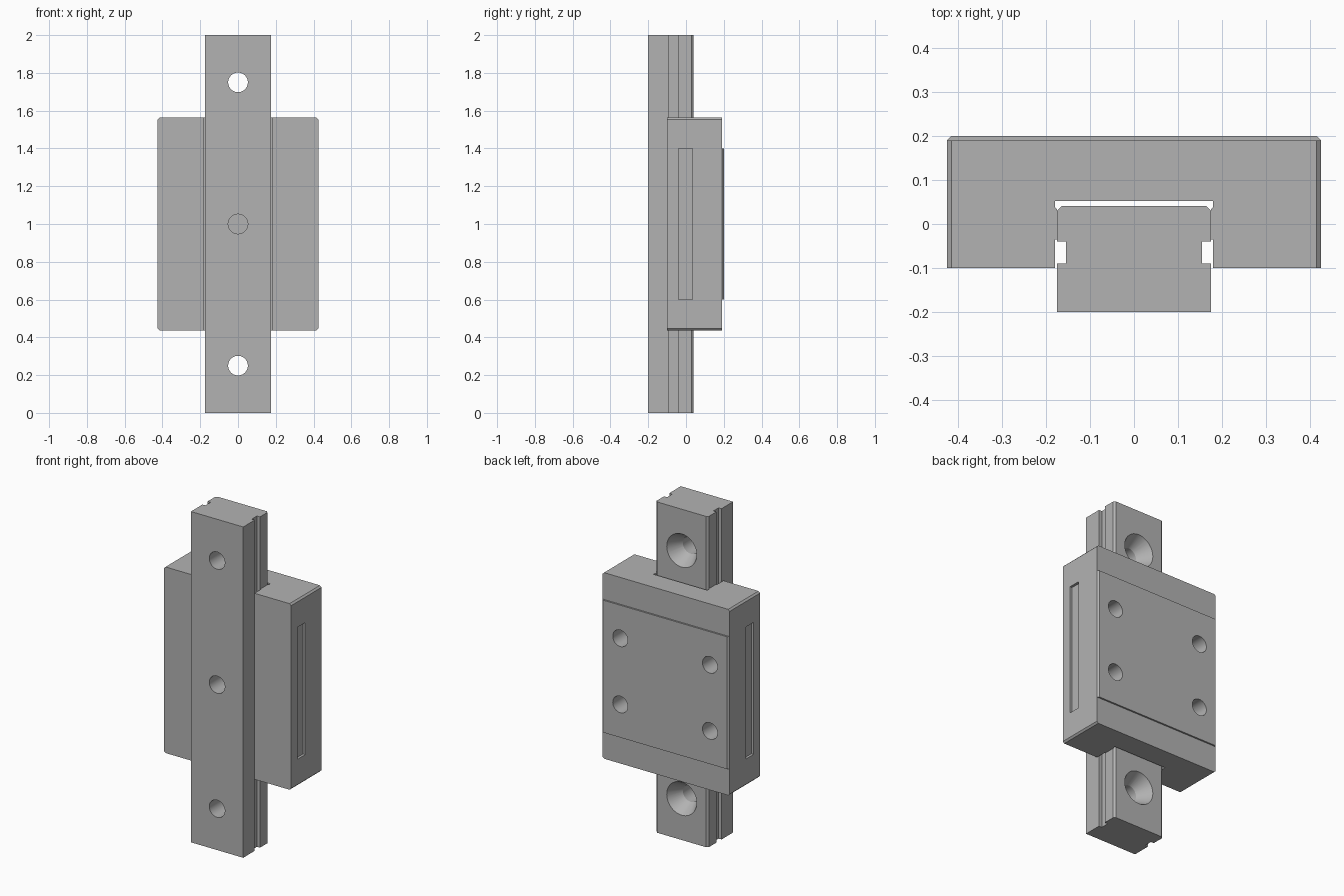
import bpy, bmesh, math
from mathutils import Matrix

if "Cube" in bpy.data.objects:
    bpy.data.objects.remove(bpy.data.objects["Cube"], do_unlink=True)

steel = bpy.data.materials.new("grey_steel")
steel.use_nodes = True
GREY = (0.45, 0.45, 0.45, 1)
steel.diffuse_color = GREY
steel.node_tree.nodes["Principled BSDF"].inputs["Base Color"].default_value = GREY


def finish(name, bm):
    bmesh.ops.recalc_face_normals(bm, faces=bm.faces)
    mesh = bpy.data.meshes.new(name)
    bm.to_mesh(mesh)
    bm.free()
    mesh.materials.append(steel)
    obj = bpy.data.objects.new(name, mesh)
    bpy.context.collection.objects.link(obj)
    return obj


def extruded(half, z0, z1):
    """Mirror a half profile of (x, y) points across x and extrude it along z."""
    points = half + [(-x, y) for x, y in reversed(half)]
    bm = bmesh.new()
    face = bm.faces.new([bm.verts.new((x, y, z0)) for x, y in points])
    grown = bmesh.ops.extrude_face_region(bm, geom=[face])["geom"]
    verts = [g for g in grown if isinstance(g, bmesh.types.BMVert)]
    bmesh.ops.translate(bm, vec=(0, 0, z1 - z0), verts=verts)
    return bm


def drill(name, x, z, y0, y1, r0, r1):
    """Round or conical cutter along y, radius r0 at y0 and r1 at y1."""
    bm = bmesh.new()
    place = Matrix.Translation((x, (y0 + y1) / 2, z)) @ Matrix.Rotation(-math.pi / 2, 4, 'X')
    bmesh.ops.create_cone(bm, cap_ends=True, segments=48, radius1=r0, radius2=r1,
                          depth=y1 - y0, matrix=place)
    return finish(name, bm)


def block(name, centre, size):
    bm = bmesh.new()
    bmesh.ops.create_cube(bm, size=1, matrix=Matrix.Translation(centre) @ Matrix.Diagonal((*size, 1)))
    return finish(name, bm)


def cut(obj, cutters):
    for cutter in cutters:
        mod = obj.modifiers.new("cut", 'BOOLEAN')
        mod.operation = 'DIFFERENCE'
        mod.solver = 'EXACT'
        mod.object = cutter
    bpy.ops.object.select_all(action='DESELECT')
    obj.select_set(True)
    bpy.context.view_layer.objects.active = obj
    for mod in list(obj.modifiers):
        bpy.ops.object.modifier_apply(modifier=mod.name)
    for cutter in cutters:
        bpy.data.objects.remove(cutter, do_unlink=True)
    bpy.ops.object.shade_smooth_by_angle(angle=math.radians(25))


# Rail: grooved bar with countersunk screw holes
rail_half = [(0.175, -0.2), (0.175, -0.09), (0.155, -0.09), (0.155, -0.04),
             (0.175, -0.04), (0.175, 0.03), (0.164, 0.041)]
rail = finish("rail", extruded(rail_half, 0, 2))
holes = []
for z in (0.25, 1, 1.75):
    holes.append(drill("screw_hole", 0, z, -0.3, 0.1, 0.052, 0.052))
    holes.append(drill("countersink", 0, z, -0.045, 0.041 + 0.0086, 0.052, 0.105))
cut(rail, holes)

# Channel through the carriage, narrowed beside the rail by the raceways
channel = [(0.18, 0.052), (0.18, 0.038), (0.1755, 0.034), (0.1755, -0.035),
           (0.18, -0.035), (0.18, -0.1)]

# Carriage body: raised mounting face, threaded holes and side slots
body_half = channel + [(0.425, -0.1), (0.425, 0.19), (0.415, 0.2)]
body = finish("carriage_body", extruded(body_half, 0.6, 1.4))
cutters = [drill("mounting_hole", x, z, 0.06, 0.3, 0.05, 0.05)
           for x in (-0.3, 0.3) for z in (0.8, 1.2)]
cutters += [block("side_slot", (0.425 * s, -0.002, 1), (0.03, 0.074, 0.798)) for s in (-1, 1)]
cut(body, cutters)

# End caps: slightly lower than the body, with chamfered outer corners
cap_half = channel + [(0.425, -0.1), (0.425, 0.19)]
for name, inner, outer in (("lower_end_cap", 0.6, 0.4375), ("upper_end_cap", 1.4, 1.5625)):
    bm = extruded(cap_half, inner, outer)
    corners = [e for e in bm.edges
               if all(abs(v.co.x) > 0.42 and abs(v.co.z - outer) < 0.001 for v in e.verts)
               and abs(e.verts[0].co.y - e.verts[1].co.y) > 0.1]
    bmesh.ops.bevel(bm, geom=corners, offset=0.01, segments=1, affect='EDGES')
    finish(name, bm)
